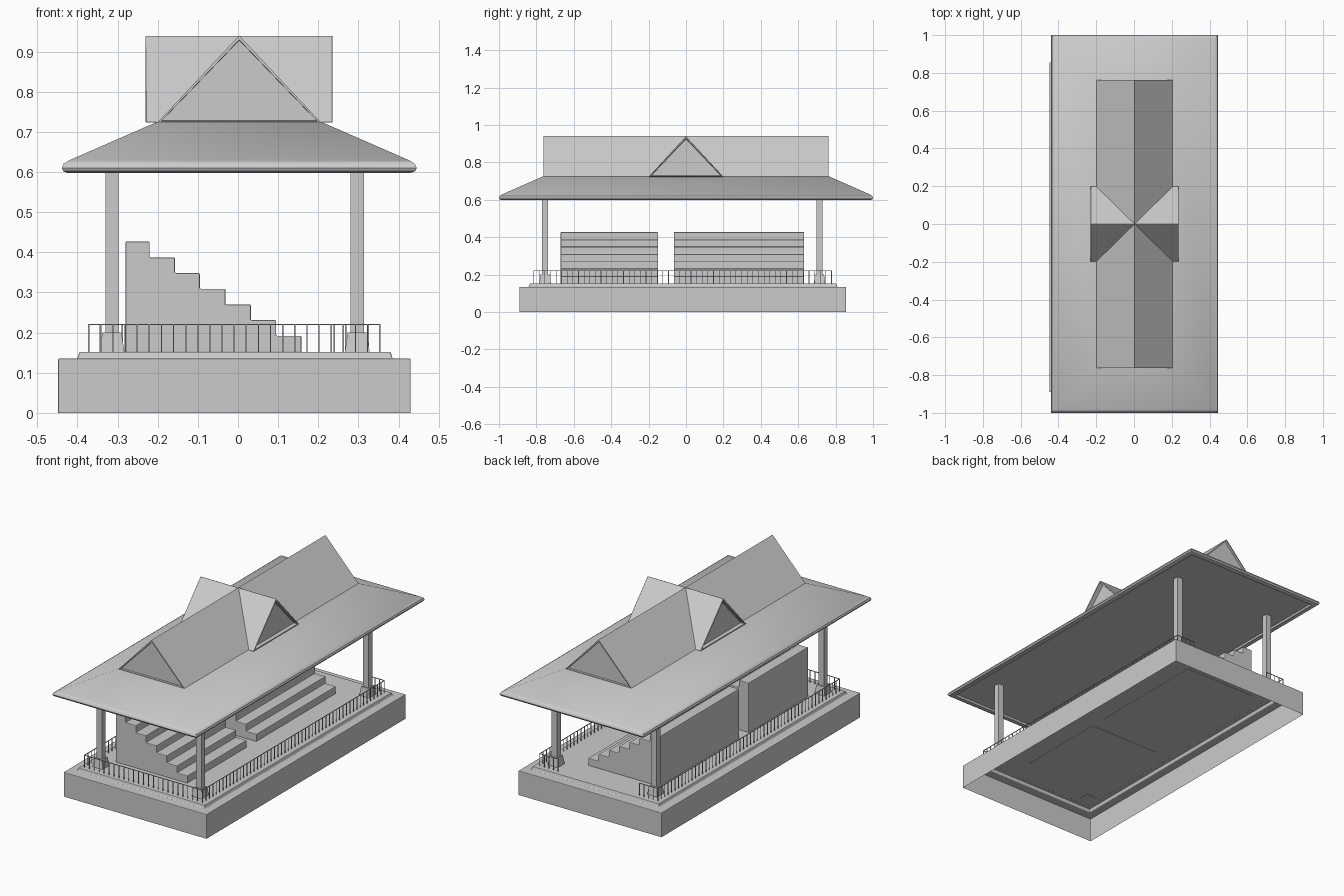
import bpy, bmesh
from mathutils import Vector

if "Cube" in bpy.data.objects:
    bpy.data.objects.remove(bpy.data.objects["Cube"])

def finish(name, bm, bevel=0.0, smooth=None):
    bmesh.ops.recalc_face_normals(bm, faces=bm.faces[:])
    me = bpy.data.meshes.new(name)
    bm.to_mesh(me)
    bm.free()
    ob = bpy.data.objects.new(name, me)
    bpy.context.collection.objects.link(ob)
    if bevel:
        m = ob.modifiers.new("soft_edges", 'BEVEL')
        m.width, m.segments, m.limit_method = bevel, 2, 'ANGLE'
    if smooth:
        bpy.ops.object.select_all(action='DESELECT')
        ob.select_set(True)
        bpy.context.view_layer.objects.active = ob
        bpy.ops.object.shade_smooth_by_angle(angle=smooth)
    return ob

def loft(bm, rings, cap_start=True, cap_end=True):
    """Skin a stack of rectangles (x0, x1, y0, y1, z)."""
    loops = [[bm.verts.new(p) for p in ((a, c, z), (b, c, z), (b, d, z), (a, d, z))]
             for a, b, c, d, z in rings]
    for lo, hi in zip(loops, loops[1:]):
        for i in range(4):
            j = (i + 1) % 4
            bm.faces.new((lo[i], lo[j], hi[j], hi[i]))
    if cap_start:
        bm.faces.new(loops[0][::-1])
    if cap_end:
        bm.faces.new(loops[-1])

def box(bm, x0, x1, y0, y1, z0, z1):
    loft(bm, [(x0, x1, y0, y1, z0), (x0, x1, y0, y1, z1)])

def prism(bm, pts, axis, a, b):
    """Extrude a profile (u, z) along the x or y axis; returns the end faces."""
    place = (lambda u, z, t: (t, u, z)) if axis == 'x' else (lambda u, z, t: (u, t, z))
    A = [bm.verts.new(place(u, z, a)) for u, z in pts]
    B = [bm.verts.new(place(u, z, b)) for u, z in pts]
    n = len(pts)
    for i in range(n):
        bm.faces.new((A[i], A[(i + 1) % n], B[(i + 1) % n], B[i]))
    return [bm.faces.new(A[::-1]), bm.faces.new(B)]

# stepped plinth, open underneath
bm = bmesh.new()
loft(bm, [(-.448, .43, -.89, .855, 0), (-.448, .43, -.89, .855, .135),
          (-.40, .385, -.84, .808, .135), (-.395, .38, -.835, .803, .152)], cap_start=False)
finish("plinth", bm, .003)

# tiered seating, two blocks sharing one stair profile
tops = [.427, .387, .348, .309, .27, .231, .192]
edges = [-.28, -.22, -.157, -.095, -.031, .032, .095, .158]
profile = [(edges[0], .15)]
for i, z in enumerate(tops):
    profile += [(edges[i], z), (edges[i + 1], z)]
profile.append((edges[-1], .15))
for name, y0, y1 in (("seating_front", -.67, -.15), ("seating_rear", -.065, .632)):
    bm = bmesh.new()
    prism(bm, profile, 'y', y0, y1)
    finish(name, bm, .003)

# square columns on tapered footings
for sx, x in (("left", -.314), ("right", .297)):
    for sy, y in (("front", -.753), ("back", .714)):
        bm = bmesh.new()
        box(bm, x - .0165, x + .0165, y - .0165, y + .0165, .15, .616)
        loft(bm, [(x - r, x + r, y - r, y + r, z) for r, z in ((.031, .15), (.024, .2))])
        finish(f"column_{sy}_{sx}", bm)

# railing: balusters with a thin handrail, rear left open in the middle
def rail(bm, p, q, pitch=.03, t=.0016, top=.222):
    p, q = Vector(p), Vector(q)
    n = max(1, round((q - p).length / pitch))
    for i in range(n + 1):
        c = p.lerp(q, i / n)
        box(bm, c.x - t, c.x + t, c.y - t, c.y + t, .15, top)
    box(bm, min(p.x, q.x) - t, max(p.x, q.x) + t, min(p.y, q.y) - t, max(p.y, q.y) + t,
        top - 2 * t, top)

X0, X1, Y0, Y1 = -.372, .353, -.815, .778
bm = bmesh.new()
for p, q in (((X0, Y0), (X1, Y0)), ((X0, Y0), (X0, Y1)), ((X1, Y0), (X1, Y1)),
             ((X0, Y1), (-.26, Y1)), ((.24, Y1), (X1, Y1))):
    rail(bm, p, q)
finish("railing", bm)

# hipped lower roof with rounded eaves and recessed soffit
C = .003
bm = bmesh.new()
section = [(.408, .965, .61), (.412, .97, .6), (.428, .987, .598), (.438, .996, .602),
           (.442, 1.0, .610), (.438, .996, .620), (.424, .983, .629), (.204, .765, .725)]
loft(bm, [(C - w, C + w, -d, d, z) for w, d, z in section])
finish("lower_roof", bm, smooth=.6)

# gable roofs with recessed triangular ends
def gable(name, axis, c, half, length, frame, depth, bevel):
    bm = bmesh.new()
    off = C if axis == 'x' else 0
    ends = prism(bm, [(c - half, .723), (c + half, .723), (c, .94)], axis,
                 off - length, off + length)
    bmesh.ops.recalc_face_normals(bm, faces=bm.faces[:])
    bmesh.ops.inset_individual(bm, faces=ends, thickness=frame, depth=0)
    bmesh.ops.inset_individual(bm, faces=ends, thickness=.001, depth=-depth)
    finish(name, bm, bevel, .6 if bevel else None)

gable("main_gable_roof", 'y', C, .204, .763, .011, .012, 0)
gable("cross_gable_roof", 'x', 0, .2, .233, .012, .025, .005)
